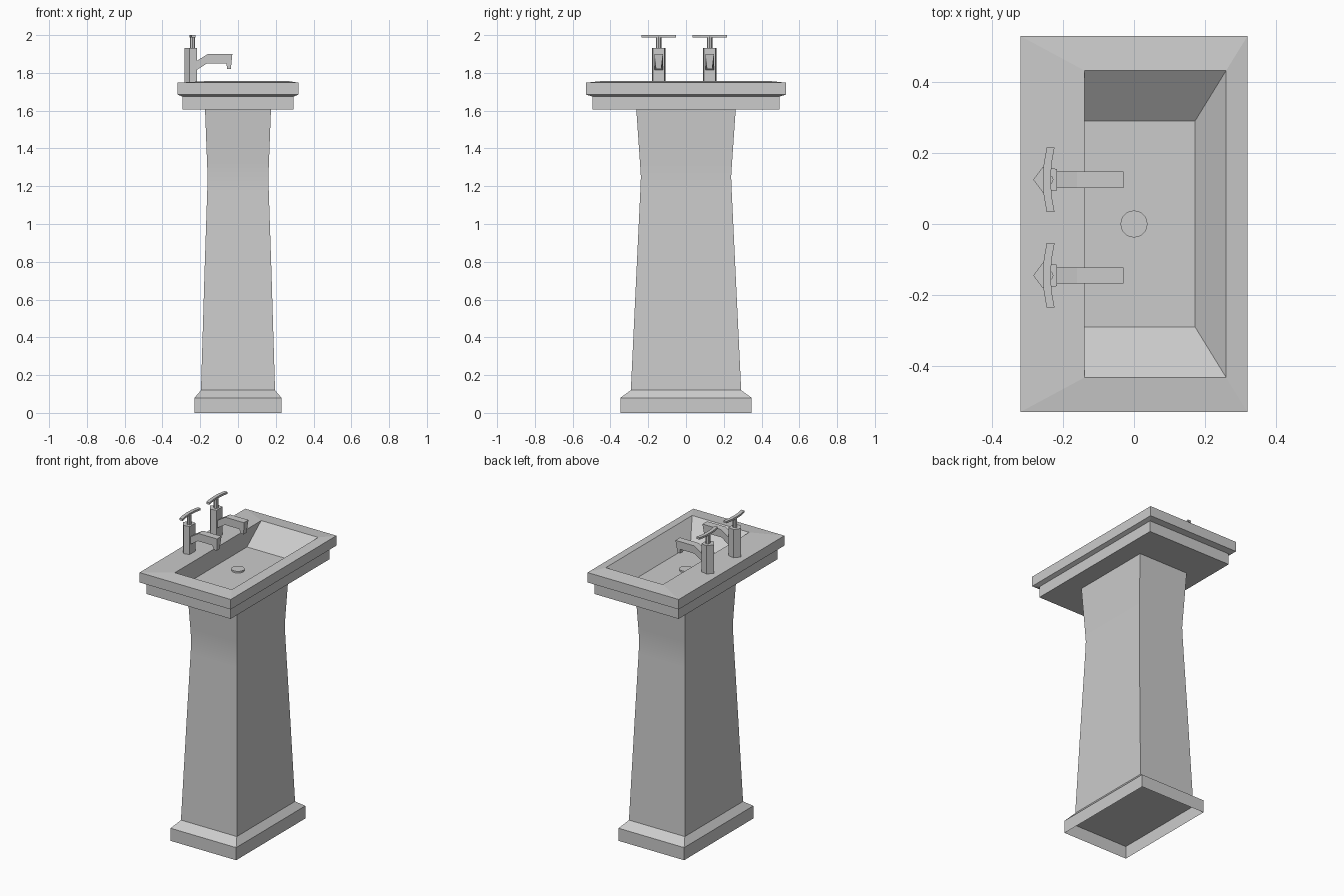
import bpy, bmesh, math

cube = bpy.data.objects.get("Cube")
if cube:
    bpy.data.objects.remove(cube, do_unlink=True)

ceramic = bpy.data.materials.new("plain_grey")
ceramic.use_nodes = True
grey = (0.6, 0.6, 0.6, 1)
ceramic.diffuse_color = grey
ceramic.node_tree.nodes["Principled BSDF"].inputs["Base Color"].default_value = grey


def finish(bm, name, smooth=False):
    mesh = bpy.data.meshes.new(name)
    bm.to_mesh(mesh)
    bm.free()
    mesh.materials.append(ceramic)
    obj = bpy.data.objects.new(name, mesh)
    bpy.context.collection.objects.link(obj)
    if smooth:
        bpy.ops.object.select_all(action='DESELECT')
        obj.select_set(True)
        bpy.context.view_layer.objects.active = obj
        bpy.ops.object.shade_smooth_by_angle(angle=math.radians(25))
    return obj


def loft(name, rings, cap_start=True, cap_end=True, smooth=False):
    """Join a stack of closed rings, all wound anticlockwise."""
    bm = bmesh.new()
    loops = [[bm.verts.new(p) for p in ring] for ring in rings]
    n = len(loops[0])
    for a, b in zip(loops, loops[1:]):
        for i in range(n):
            j = (i + 1) % n
            bm.faces.new((a[i], a[j], b[j], b[i]))
    if cap_start:
        bm.faces.new(loops[0][::-1])
    if cap_end:
        bm.faces.new(loops[-1])
    return finish(bm, name, smooth)


def rect(x0, x1, y, z):
    return [(x0, -y, z), (x1, -y, z), (x1, y, z), (x0, y, z)]


def centred(x, y, z):
    return rect(-x, x, y, z)


def circle(x, y, z, r, n):
    return [(x + r * math.cos(i * math.tau / n), y + r * math.sin(i * math.tau / n), z)
            for i in range(n)]


# Pedestal: open plinth skirt, then moulding and tapering column
loft("plinth_skirt", [centred(0.23, 0.347, 0), centred(0.23, 0.347, 0.08)], False, False)
loft("column", [centred(0.23, 0.347, 0.08), centred(0.196, 0.292, 0.12),
                centred(0.177, 0.262, 0.75), centred(0.163, 0.242, 1.17),
                centred(0.161, 0.239, 1.25), centred(0.164, 0.244, 1.33),
                centred(0.175, 0.264, 1.62)], smooth=True)

# Basin: stepped underside, rim and sunken bowl in one shell
loft("basin", [centred(0.295, 0.495, 1.605), centred(0.295, 0.495, 1.675),
               centred(0.32, 0.53, 1.685), centred(0.32, 0.53, 1.748),
               rect(-0.14, 0.26, 0.433, 1.758), rect(-0.14, 0.172, 0.29, 1.645)])

# Drain plug
loft("drain_plug", [circle(0, 0, 1.64, 0.038, 24), circle(0, 0, 1.656, 0.038, 24)])


def tap(side, yc):
    # Pointed upright body
    half = [(-0.257, 0.036), (-0.217, 0.03)]
    plan = [(-0.284, 0)] + [(x, -y) for x, y in half] + [(x, y) for x, y in half[::-1]]
    loft(side + "_tap_body", [[(x, yc + y, z) for x, y in plan] for z in (1.745, 1.931)])

    # Stem
    loft(side + "_tap_stem", [circle(-0.241, yc, z, 0.014, 8) for z in (1.925, 1.992)])

    # Spout: side profile with the nozzle narrowing at its mouth
    profile = [(-0.23, 1.808), (-0.163, 1.851), (-0.062, 1.851), (-0.057, 1.82),
               (-0.038, 1.82), (-0.03, 1.9), (-0.16, 1.9), (-0.23, 1.856)]
    rings = []
    for s in (1, -1):
        rings.append([(x, yc + s * (0.014 if 1.815 < z < 1.83 else 0.023), z)
                      for x, z in profile])
    loft(side + "_tap_spout", rings)

    # Gently bowed cross handle
    sections = []
    for t in (-1, -0.5, 0, 0.5, 1):
        x, y = -0.246 + 0.011 * t * t, yc + 0.091 * t
        sections.append([(x - 0.011, y, 1.988), (x - 0.011, y, 2.0),
                         (x + 0.011, y, 2.0), (x + 0.011, y, 1.988)])
    loft(side + "_tap_handle", sections[::-1])


tap("left", 0.125)
tap("right", -0.145)

# Make every closed part face outward
for obj in bpy.context.scene.objects:
    if obj.type == 'MESH' and "_tap_" in obj.name:
        bm = bmesh.new()
        bm.from_mesh(obj.data)
        bmesh.ops.recalc_face_normals(bm, faces=bm.faces)
        bm.to_mesh(obj.data)
        bm.free()
